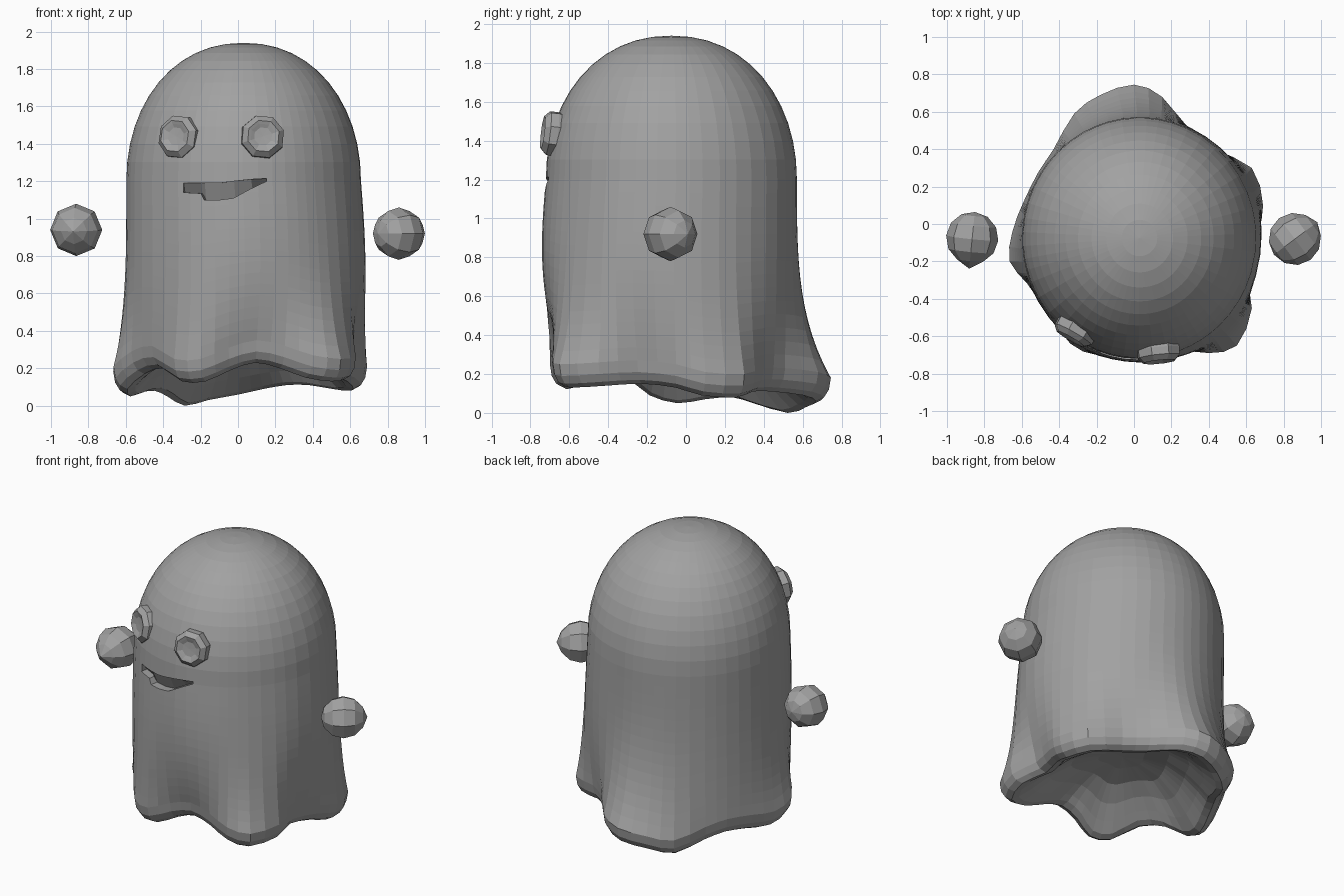
import bpy
import bmesh
from math import sin, cos, pi, sqrt, atan2, hypot, radians
from mathutils import Vector, Matrix

cube = bpy.data.objects.get("Cube")
if cube:
    bpy.data.objects.remove(cube, do_unlink=True)

GREY = (0.36, 0.36, 0.36, 1)
grey = bpy.data.materials.new("plain grey")
grey.use_nodes = True
grey.diffuse_color = GREY
grey.node_tree.nodes["Principled BSDF"].inputs["Base Color"].default_value = GREY


def make_object(name, bm):
    bmesh.ops.recalc_face_normals(bm, faces=bm.faces[:])
    mesh = bpy.data.meshes.new(name)
    bm.to_mesh(mesh)
    bm.free()
    mesh.materials.append(grey)
    obj = bpy.data.objects.new(name, mesh)
    bpy.context.collection.objects.link(obj)
    return obj


def bridge(bm, loops):
    """Join neighbouring closed loops of vertices with quads."""
    n = len(loops[0])
    for a, b in zip(loops, loops[1:]):
        for i in range(n):
            j = (i + 1) % n
            bm.faces.new((a[i], a[j], b[j], b[i]))


def loft(bm, rings, start, end):
    """Skin a list of closed rings and fan both ends to a point."""
    loops = [[bm.verts.new(p) for p in ring] for ring in rings]
    n = len(loops[0])
    bridge(bm, loops)
    for loop, tip in ((loops[0], start), (loops[-1], end)):
        v = bm.verts.new(tip)
        for i in range(n):
            bm.faces.new((loop[i], loop[(i + 1) % n], v))


# Draped hem: outermost x, y and lowest z of each fold, counter-clockwise
HEM = [Vector(p) for p in (
    (.69, .1, .09), (.63, .3, .08), (.43, .4, .11), (.29, .51, .11),
    (.15, .68, .09), (0, .745, .06), (-.18, .69, .03), (-.32, .59, 0),
    (-.43, .4, .05), (-.51, .28, .08), (-.59, .12, .07), (-.65, -.04, .05),
    (-.665, -.2, .09), (-.57, -.32, .17), (-.46, -.48, .2), (-.34, -.64, .13),
    (-.2, -.7, .13), (-.05, -.67, .19), (.1, -.66, .23), (.25, -.67, .2),
    (.4, -.69, .15), (.55, -.65, .13), (.63, -.45, .14), (.6, -.25, .15),
    (.66, -.05, .13))]


def smooth_closed(points):
    """Double the points of a closed path with Catmull-Rom midpoints."""
    out = []
    n = len(points)
    for i, p in enumerate(points):
        q = points[(i + 1) % n]
        out += [p, (p + q) * 9 / 16 - (points[i - 1] + points[(i + 2) % n]) / 16]
    return out


# Body: dome, draped wall, rounded hem and hollow underside
CX, CY, SHOULDER, TOP, CEILING = .03, -.075, 1.2, 1.94, .38
columns = []
for p in smooth_closed(HEM):
    dx, dy = p.x - CX, p.y - CY
    columns.append((atan2(dy, dx), hypot(dx, dy), p.z))


def radius(angle):
    """The body is slightly deeper than it is wide."""
    return .637 - .009 * cos(2 * angle)


def at(angle, r, z, shift=0):
    return (CX + shift + r * cos(angle), CY - shift + r * sin(angle), z)


rings = []
for k in range(1, 13):
    t = k / 12 * pi / 2
    rings.append([at(a, radius(a) * sin(t) ** .93,
                     SHOULDER + (TOP - SHOULDER) * cos(t) ** .97) for a, r, z in columns])
for k in range(1, 15):
    u = k / 14
    swell = .012 * sin(pi * u)
    rings.append([at(a, radius(a) + (r - radius(a)) * u ** 3.3 + swell,
                     SHOULDER + (z + .12 - SHOULDER) * u, swell) for a, r, z in columns])
for inset, lift in ((.01, .06), (.035, .02), (.075, 0), (.12, .015)):
    rings.append([at(a, r - inset, z + lift) for a, r, z in columns])
for shrink, mix in ((.73, .28), (.6, .58), (.42, .86), (.2, .98)):
    rings.append([at(a, r * shrink, z + (CEILING - z) * mix) for a, r, z in columns])

bm = bmesh.new()
loft(bm, rings, (CX, CY, TOP), (CX, CY, CEILING))
body = make_object("body", bm)

# Mouth: crooked smile, flush along the top and sinking in toward the lower lip
FACE_ANGLE = radians(-10)
SMILE = ((-.22, 1.19, 1.14), (-.12, 1.19, 1.135), (-.1, 1.19, 1.1), (-.02, 1.19, 1.1),
         (.06, 1.2, 1.11), (.15, 1.21, 1.16), (.23, 1.215, 1.2))
bm = bmesh.new()
sections = []
for x, top, bottom in SMILE:
    skin = -sqrt(radius(pi / 2) ** 2 - x ** 2)
    corners = ((-.9, top), (-.9, bottom), (skin + .05, bottom), (skin + .01, top))
    sections.append([bm.verts.new((x, y, z)) for y, z in corners])
bridge(bm, sections)
bm.faces.new(sections[0])
bm.faces.new(sections[-1])
bm.transform(Matrix.Translation((CX, CY, 0)) @ Matrix.Rotation(FACE_ANGLE, 4, "Z"))
cutter = make_object("mouth_cutter", bm)
cutter.hide_render = True
carve = body.modifiers.new("mouth", "BOOLEAN")
carve.operation = "DIFFERENCE"
carve.solver = "EXACT"
carve.object = cutter
bpy.context.view_layer.objects.active = body
bpy.ops.object.modifier_apply(modifier=carve.name)
bpy.data.objects.remove(cutter, do_unlink=True)


# Eyes: chunky eight-sided discs with a softly dished front
def eye(name, centre, turn):
    bm = bmesh.new()
    profile = ((.11, -.06), (.12, -.01), (.118, .03), (.088, .058), (.07, .052), (.05, .044))
    rings = [[(r * cos(i * pi / 4 + .3), r * sin(i * pi / 4 + .3), h) for i in range(8)]
             for r, h in profile]
    loft(bm, rings, (0, 0, -.06), (0, 0, .042))
    aim = Vector((sin(turn), -cos(turn), .12))
    bm.transform(Matrix.Translation(centre) @ aim.to_track_quat("Z", "Y").to_matrix().to_4x4())
    make_object(name, bm)


eye("right_eye", (-.31, -.565, 1.435), radians(-30))
eye("left_eye", (.13, -.68, 1.435), radians(6))


# Hands: small floating faceted balls, each drawn out to a blunt tip
def hand(name, centre, aim, pull):
    bm = bmesh.new()
    bmesh.ops.create_uvsphere(bm, u_segments=8, v_segments=6, radius=.14)
    for v in bm.verts:
        if v.co.z > .13:
            v.co.z += pull
    rot = Vector(aim).to_track_quat("Z", "Y").to_matrix().to_4x4()
    bm.transform(Matrix.Translation(centre) @ rot)
    make_object(name, bm)


hand("right_hand", (-.865, -.075, .94), (-.1, -1, -.05), .025)
hand("left_hand", (.86, -.08, .92), (.8, .6, 0), .01)
